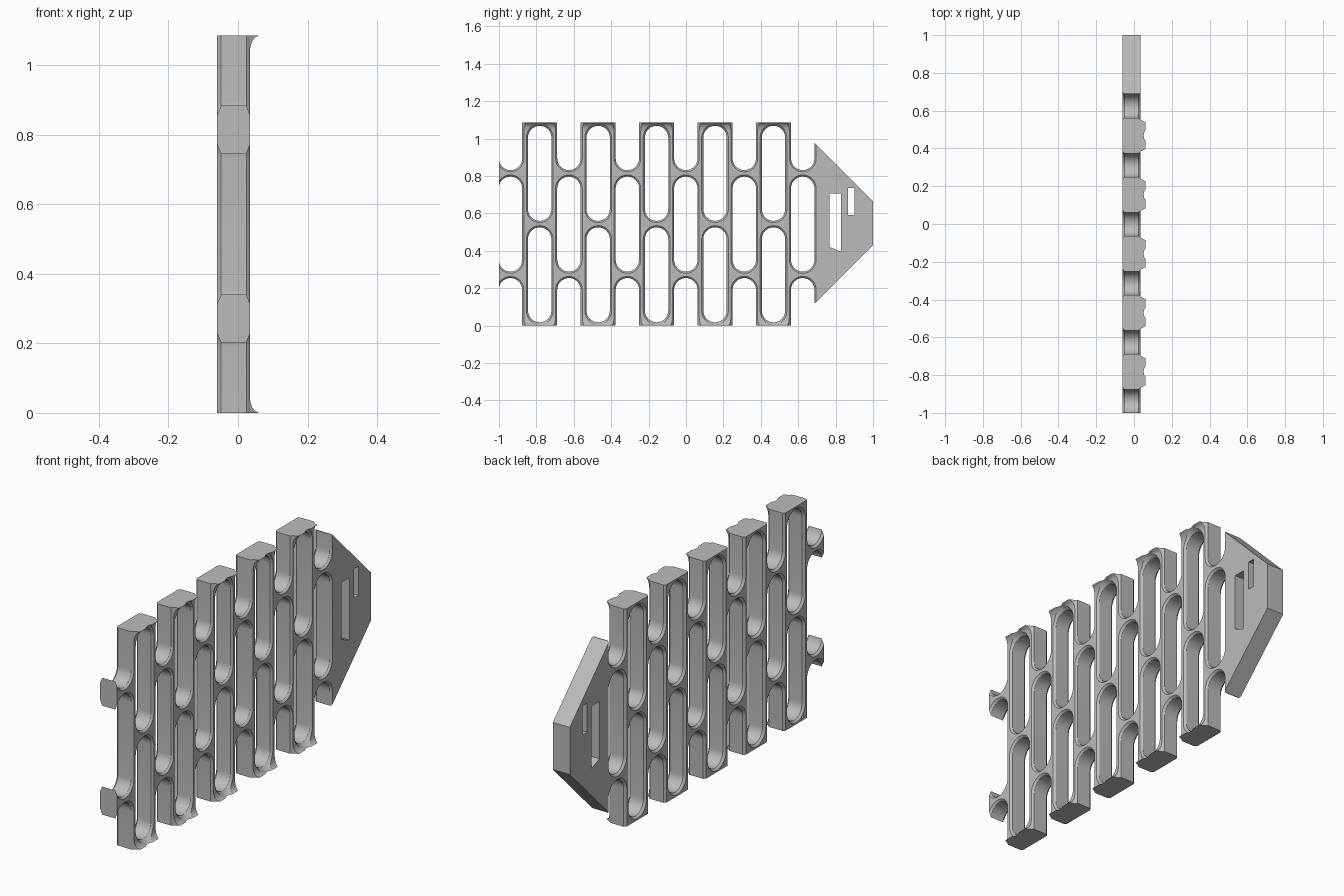
import bpy, bmesh, math
from mathutils import Vector

cube = bpy.data.objects.get("Cube")
if cube:
    bpy.data.objects.remove(cube, do_unlink=True)

# Main dimensions
HEIGHT = 1.085
BACK, FACE, LIP = -0.06, 0.034, 0.06
PITCH_Y, PITCH_Z = 0.3125, HEIGHT / 2
RADIUS = 0.0625
HALF_STRAIGHT = 0.1915
FIRST_Y = -0.9385          # centre of the first open slot column

grey = bpy.data.materials.new("plain grey")
grey.use_nodes = True
colour = (0.5, 0.5, 0.5, 1)
grey.diffuse_color = colour
grey.node_tree.nodes["Principled BSDF"].inputs["Base Color"].default_value = colour


def make_object(name, bm):
    bmesh.ops.recalc_face_normals(bm, faces=bm.faces)
    mesh = bpy.data.meshes.new(name)
    bm.to_mesh(mesh)
    bm.free()
    mesh.materials.append(grey)
    obj = bpy.data.objects.new(name, mesh)
    bpy.context.collection.objects.link(obj)
    return obj


def loft(bm, rings):
    """Skin a closed solid through matching rings of points."""
    loops = [[bm.verts.new(p) for p in ring] for ring in rings]
    for a, b in zip(loops, loops[1:]):
        for i in range(len(a)):
            j = (i + 1) % len(a)
            bm.faces.new((a[i], a[j], b[j], b[i]))
    bm.faces.new(loops[0])
    bm.faces.new(loops[-1])


def plate(name, outline, x0, x1):
    bm = bmesh.new()
    loft(bm, [[(x, y, z) for y, z in outline] for x in (x0, x1)])
    return make_object(name, bm)


def stadium(x, y, z, grow):
    """Ring of a tall round-ended slot at depth x."""
    ring = []
    for end in (1, -1):
        for i in range(17):
            a = math.pi * i / 16
            ring.append(Vector((x, y + end * (RADIUS + grow) * math.cos(a),
                                z + end * (HALF_STRAIGHT + (RADIUS + grow) * math.sin(a)))))
    return ring


def combine(target, other, operation):
    mod = target.modifiers.new(operation.lower(), 'BOOLEAN')
    mod.operation = operation
    mod.solver = 'EXACT'
    mod.use_self = True
    mod.object = other
    other.hide_render = True
    bpy.context.view_layer.objects.active = target
    bpy.ops.object.modifier_apply(modifier=mod.name)
    bpy.data.objects.remove(other, do_unlink=True)


# Plate with its pointed end
grille = plate("slotted_plate", [
    (-1, 0), (0.63, 0), (0.63, 0.12), (0.69, 0.12), (1, 0.43),
    (1, 0.665), (0.69, 0.975), (0.63, 0.975), (0.63, HEIGHT), (-1, HEIGHT)], BACK, FACE)

# Curved lips along the top and bottom of the bars
lip_profile = [(0, 0.06), (FACE, 0.045), (0.036, 0.03), (0.041, 0.016),
               (0.049, 0.006), (LIP, 0), (0, 0)]
for top in (True, False):
    bm = bmesh.new()
    loft(bm, [[(x, y, HEIGHT - d if top else d) for x, d in lip_profile]
              for y in (-0.91, 0.61)])
    combine(grille, make_object("bar_lip", bm), 'UNION')

# Slots with chamfered rims: closed columns alternate with open-ended ones
section = [(BACK - 0.02, 0.01), (BACK, 0.01), (BACK + 0.004, 0.005),
           (BACK + 0.011, 0), (0.024, 0), (0.03, 0.004), (FACE, 0.009), (0.08, 0.032)]
rows = [(0.5, 5, 0.5), (0.5, 5, 1.5), (0, 6, 0), (0, 6, 1), (0, 6, 2)]
for shift, count, level in rows:
    bm = bmesh.new()
    for i in range(count):
        y = FIRST_Y + (i + shift) * PITCH_Y
        loft(bm, [stadium(x, y, level * PITCH_Z, grow) for x, grow in section])
    combine(grille, make_object("slot_cutter", bm), 'DIFFERENCE')

# Plain openings in the pointed end
for outline in ([(0.768, 0.42), (0.828, 0.395), (0.828, 0.705), (0.768, 0.705)],
                [(0.865, 0.59), (0.9, 0.59), (0.9, 0.735), (0.865, 0.735)]):
    combine(grille, plate("opening_cutter", outline, -0.1, 0.1), 'DIFFERENCE')

# Smooth the round slot walls, keep the rims crisp
bpy.ops.object.select_all(action='DESELECT')
grille.select_set(True)
bpy.context.view_layer.objects.active = grille
bpy.ops.object.shade_smooth_by_angle(angle=math.radians(25))
